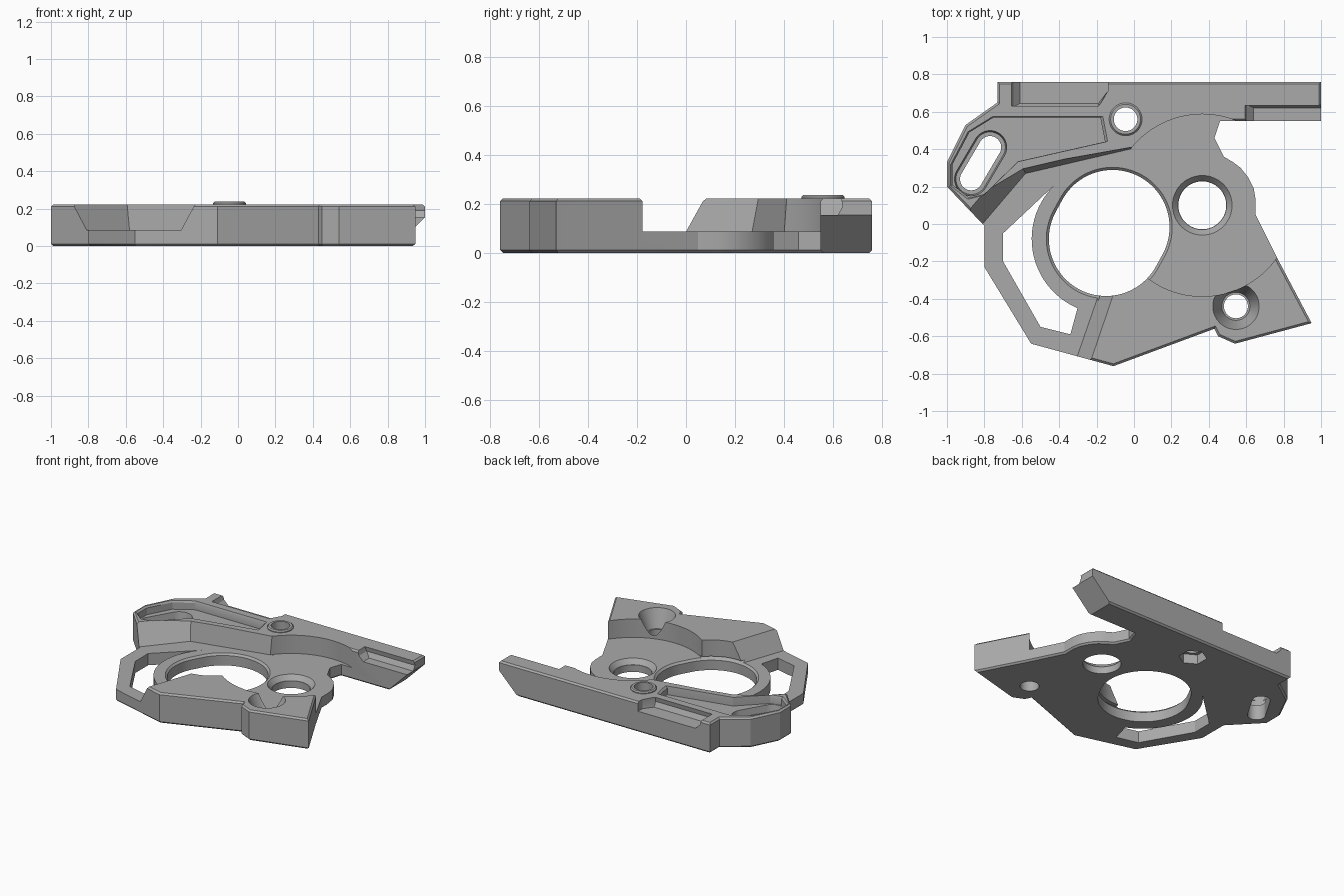
import bpy, bmesh, math
from mathutils import Vector

cube = bpy.data.objects.get("Cube")
if cube:
    bpy.data.objects.remove(cube, do_unlink=True)

TOP, LOW = 0.223, 0.087      # raised deck and recessed deck heights
OVER, UNDER = 0.3, -0.05     # cutter limits above and below the plate

grey = bpy.data.materials.new("plain_grey")
grey.use_nodes = True
grey.diffuse_color = (0.4, 0.4, 0.4, 1)
shader = next(n for n in grey.node_tree.nodes if n.type == 'BSDF_PRINCIPLED')
shader.inputs["Base Color"].default_value = grey.diffuse_color
shader.inputs["Roughness"].default_value = 0.6


def capsule(a, b, r, n=64):
    """Rounded slot outline; a circle when both ends coincide."""
    a, b = Vector(a), Vector(b)
    d = b - a
    base = math.atan2(d.y, d.x) if d.length else 0
    pts = []
    for centre, start in ((b, base - math.pi / 2), (a, base + math.pi / 2)):
        steps = n // 2 + (1 if d.length else 0)
        for i in range(steps):
            t = start + 2 * math.pi * i / n
            pts.append((centre.x + r * math.cos(t), centre.y + r * math.sin(t)))
    return pts


def circle(c, r, n=64):
    return capsule(c, c, r, n)


def loft(name, levels, chamfer=0):
    """Solid through matching outlines stacked at given heights."""
    bm = bmesh.new()
    rings = [[bm.verts.new((x, y, z)) for x, y in pts] for z, pts in levels]
    n = len(rings[0])
    bm.faces.new(rings[0][::-1])
    bm.faces.new(rings[-1])
    for lo, hi in zip(rings, rings[1:]):
        for i in range(n):
            j = (i + 1) % n
            bm.faces.new((lo[i], lo[j], hi[j], hi[i]))
    bmesh.ops.recalc_face_normals(bm, faces=bm.faces)
    if chamfer:
        rim = [e for e in bm.edges if abs(e.verts[0].co.z - e.verts[1].co.z) < 1e-5]
        bmesh.ops.bevel(bm, geom=rim, offset=chamfer, segments=1, affect='EDGES')
    mesh = bpy.data.meshes.new(name)
    bm.to_mesh(mesh)
    bm.free()
    mesh.materials.append(grey)
    obj = bpy.data.objects.new(name, mesh)
    bpy.context.collection.objects.link(obj)
    return obj


def combine(body, tool, operation='DIFFERENCE'):
    tool.hide_render = True
    mod = body.modifiers.new(tool.name, 'BOOLEAN')
    mod.operation, mod.solver, mod.object = operation, 'EXACT', tool
    bpy.context.view_layer.objects.active = body
    bpy.ops.object.modifier_apply(modifier=mod.name)
    bpy.data.objects.remove(tool, do_unlink=True)


def cut(name, *levels):
    combine(plate, loft(name, levels))


def through(name, pts):
    cut(name, (UNDER, pts), (OVER, pts))


# Main plate with chamfered rims
outline = [
    (-.73, .76), (1, .76), (1, .55), (.46, .55), (.43, .46), (.48, .36),
    (.53, .33), (.57, .3), (.61, .25), (.64, .19), (.65, .13), (.65, .05),
    (.77, -.19), (.95, -.53), (.54, -.64), (.45, -.6), (.43, -.56),
    (-.11, -.76), (-.55, -.64), (-.8, -.23), (-.8, -.01), (-1, .2),
    (-1, .33), (-.9, .53), (-.73, .65)]
plate = loft("frame_plate", [(0, outline), (TOP, outline)], chamfer=.012)

# Raised boss around the upper pin hole
pin = (-.045, .56)
combine(plate, loft("pin_boss", [(.18, circle(pin, .088)), (.229, circle(pin, .088)),
                                 (.237, circle(pin, .08))]), 'UNION')

# Recessed deck on the lower left, with ramped ends
cut("left_recess",
    (LOW, [(.02, .41), (-.58, .27), (-.81, 0), (-.92, -.13), (-1.1, -.9),
           (-.37, -.9), (-.19, -.38), (-.1, -.25), (.1, -.1)]),
    (OVER, [(.02, .42), (-.6, .31), (-.92, .12), (-1.1, -.03), (-1.2, -.9),
            (-.24, -.9), (-.05, -.33), (.02, -.22), (.1, -.1)]))

# Recessed round deck
wheel = (.365, .1)
cut("round_recess", (LOW + .0005, circle(wheel, .487, 96)), (OVER, circle(wheel, .487, 96)))

# Large opening with a chamfered upper rim
ends = (-.115, -.016), (-.15, -.08)
through("large_opening", capsule(*ends, .305, 96))
cut("large_opening_rim", (LOW - .015, capsule(*ends, .304, 96)),
    (LOW + .015, capsule(*ends, .334, 96)))

# Curved window between the ring and the outer arm
ring = Vector((-.145, -.08))
arc = []
for i in range(25):
    t = math.radians(247 - (247 - 131) * i / 24)
    arc.append((ring.x + .402 * math.cos(t), ring.y + .402 * math.sin(t)))
through("arm_window", arc + [(-.7, -.05), (-.7, -.2), (-.5, -.55), (-.34, -.59)])

# Wheel hole with a chamfered seat
through("wheel_hole", circle(wheel, .128))
cut("wheel_seat", (LOW - .035, circle(wheel, .13)), (LOW + .005, circle(wheel, .163)))

# Countersunk screw hole in the foot
screw = (.545, -.44)
through("screw_hole", circle(screw, .064))
cut("screw_countersink", (.09, circle(screw, .075)), (TOP + .003, circle(screw, .125)))

# Upper pin hole and its hexagonal pocket underneath
through("pin_hole", circle(pin, .063))
cut("hex_pocket", (UNDER, circle(pin, .095, 6)), (.07, circle(pin, .095, 6)))

# Shallow pocket in the upper left with a long slot
pocket = [(-.75, .57), (-.18, .57), (-.155, .44), (-.62, .335), (-.8, .16),
          (-.88, .14), (-.97, .21), (-.97, .32), (-.88, .49)]
mid = Vector((-.62, .39))
wide = [tuple(mid + (Vector(p) - mid) * 1.035) for p in pocket]
cut("upper_pocket", (.16, pocket), (.21, pocket), (TOP + .002, wide))
slot = (-.77, .41), (-.87, .24)
through("long_slot", capsule(*slot, .06))
cut("long_slot_seat", (.11, capsule(*slot, .082)), (.165, capsule(*slot, .09)))


# Undercut ledges on the rail, front right and back left
def ledge(name, shape):
    cut(name, *[(z, shape(x, dy)) for z, x, dy in
                ((.155, 0, 0), (.19, .035, .02), (OVER, .07, 0))])


ledge("front_ledge", lambda s, d: [(.64 - s, .4), (1.2, .4), (1.2, .62 + d), (.64 - s, .62 + d)])
ledge("back_ledge", lambda s, d: [(-.61 - s, .645 - d), (-.19, .645 - d), (-.14, .71),
                                  (-.13, .9), (-.61 - s, .9)])


# Slanted rail end
def end_block(x):
    return [(x, .4), (1.2, .4), (1.2, .9), (x, .9)]


cut("rail_end", (UNDER, end_block(.795)), (.155, end_block(1)))

# Smooth curved walls, crisp edges
for o in bpy.context.selected_objects:
    o.select_set(False)
plate.select_set(True)
bpy.context.view_layer.objects.active = plate
bpy.ops.object.shade_smooth_by_angle(angle=math.radians(25))
